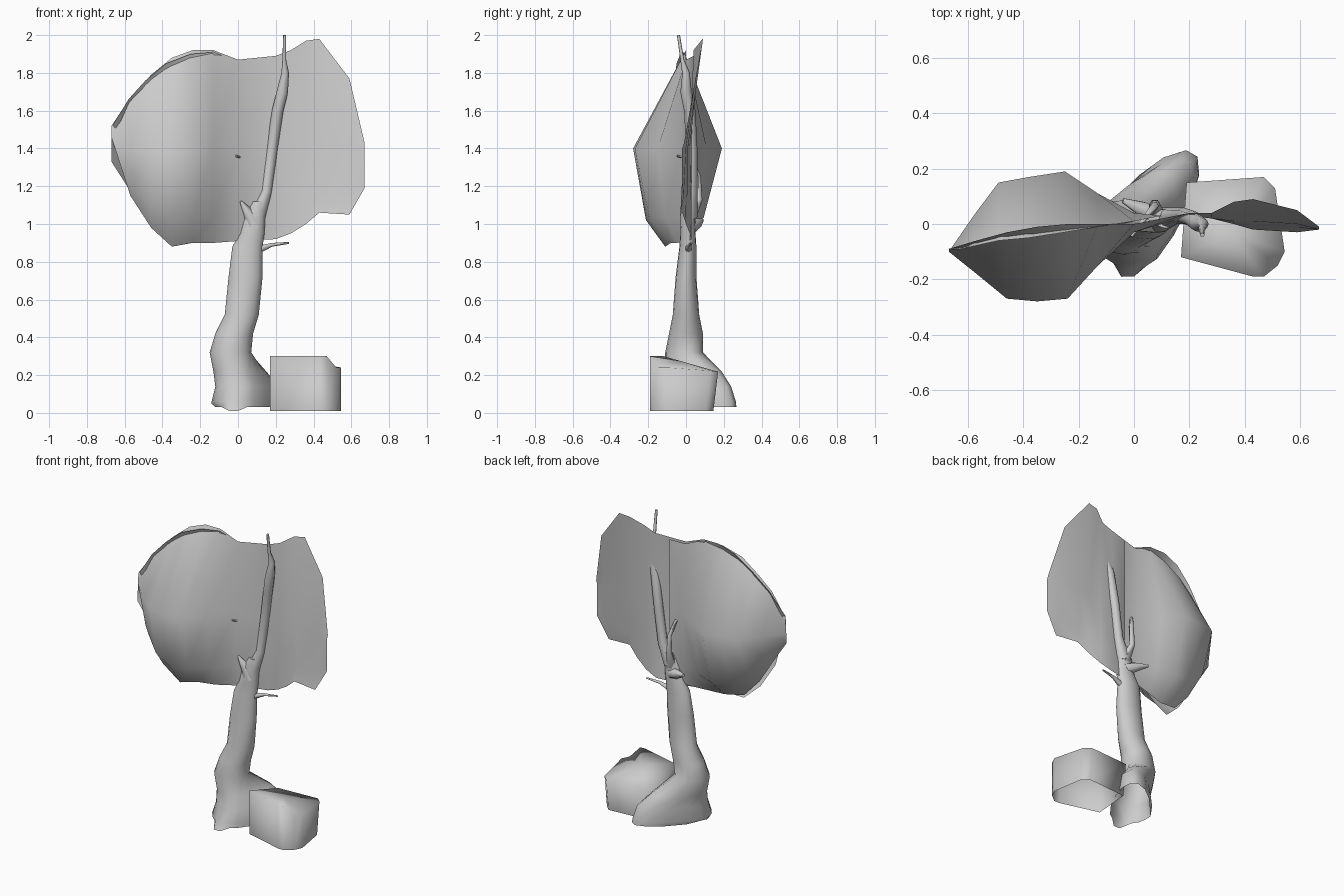
import bpy, bmesh, math
from mathutils import Vector

if "Cube" in bpy.data.objects:
    bpy.data.objects.remove(bpy.data.objects["Cube"])

grey = bpy.data.materials.new("plain_grey")
grey.use_nodes = True
COLOUR = (0.6, 0.6, 0.6, 1)
grey.diffuse_color = COLOUR
grey.node_tree.nodes["Principled BSDF"].inputs["Base Color"].default_value = COLOUR


def finish(name, bm, angle=60):
    """Turn the bmesh into a shaded object."""
    bmesh.ops.remove_doubles(bm, verts=bm.verts, dist=0.0005)
    mesh = bpy.data.meshes.new(name)
    bm.to_mesh(mesh)
    bm.free()
    mesh.materials.append(grey)
    ob = bpy.data.objects.new(name, mesh)
    bpy.context.collection.objects.link(ob)
    bpy.ops.object.select_all(action='DESELECT')
    ob.select_set(True)
    bpy.context.view_layer.objects.active = ob
    bpy.ops.object.shade_smooth_by_angle(angle=math.radians(angle))


def skin(bm, rows, closed=False):
    """Bridge rows of points with quads."""
    grid = [[bm.verts.new(p) for p in row] for row in rows]
    n = len(grid[0])
    for a, b in zip(grid, grid[1:]):
        for i in range(n if closed else n - 1):
            j = (i + 1) % n
            bm.faces.new((a[i], a[j], b[j], b[i]))
    return grid


def circle(sides):
    return [math.tau * k / sides for k in range(sides)]


def tube(name, path, sides=6):
    """Tapered tube through (x, y, z, radius) points."""
    pts = [Vector(p[:3]) for p in path]
    rows = []
    for i, p in enumerate(pts):
        d = (pts[min(i + 1, len(pts) - 1)] - pts[max(i - 1, 0)]).normalized()
        u = d.cross(Vector((0, 1, 0.1))).normalized()
        v = d.cross(u)
        rows.append([p + path[i][3] * (u * math.cos(t) + v * math.sin(t))
                     for t in circle(sides)])
    bm = bmesh.new()
    grid = skin(bm, rows, True)
    bm.faces.new(grid[0][::-1])
    bm.faces.new(grid[-1])
    bmesh.ops.recalc_face_normals(bm, faces=bm.faces)
    finish(name, bm)


# Trunk: low rings are pulled backwards into one long root
root_angle = math.radians(54)


def trunk_point(t, z, cx, cy, rx, ry):
    root = 0.25 * max(0, 1 - (z / 0.3) ** 2.5)
    pull = root * max(0, math.cos(t - root_angle))
    return Vector((cx + rx * math.cos(t) + pull * math.cos(root_angle),
                   cy + ry * math.sin(t) + pull * math.sin(root_angle), z))


# Rings: z, centre x, centre y, half width, half depth
trunk = [(.03, 0, -.04, .12, .12), (.06, -.01, -.04, .13, .12), (.14, 0, -.03, .12, .11),
         (.22, -.02, -.01, .11, .1), (.32, -.04, -.01, .11, .1), (.42, -.02, 0, .1, .09),
         (.52, .02, 0, .09, .07), (.72, .04, 0, .09, .055), (.88, .05, .01, .08, .045),
         (.95, .075, .01, .065, .04), (1.05, .09, .01, .055, .04), (1.12, .115, .02, .04, .035)]
bm = bmesh.new()
grid = skin(bm, [[trunk_point(t, *ring) for t in circle(16)] for ring in trunk], True)
bm.faces.new(grid[-1])
# Pull foot points outwards and down
for k, move in ((7, (-.03, -.02, .02)), (11, (0, -.04, -.02)), (12, (0, -.03, -.02))):
    grid[0][k].co += Vector(move)
finish("trunk", bm)

# Branches
tube("main_branch", [(.1, .015, 1.04, .045), (.15, .03, 1.17, .03), (.18, .03, 1.4, .03),
                     (.21, .02, 1.6, .03), (.235, 0, 1.7, .03), (.25, 0, 1.8, .02),
                     (.245, -.02, 1.87, .01), (.247, -.04, 2, .008)], 8)
tube("front_stub", [(.09, .01, .98, .045), (.06, 0, 1.05, .035), (.015, -.02, 1.12, .006)])
tube("back_stub", [(.08, .02, .98, .04), (.03, .055, 1, .03), (-.04, .085, 1.02, .01)])
tube("inner_branch", [(.09, .02, 1.03, .035), (.075, .07, 1.13, .02), (.075, .065, 1.25, .015),
                      (.05, .035, 1.34, .01), (-.01, -.045, 1.36, .006)])
tube("side_twig", [(.11, .01, .865, .02), (.18, .02, .89, .01), (.27, .03, .9, .005)])


def sheet(name, columns):
    """Foliage card; columns are x, bottom y and z, bulge y, top y and z."""
    bm = bmesh.new()
    rows = []
    for x, bottom_y, bottom_z, bulge_y, top_y, top_z in columns:
        low = Vector((x, bottom_y, bottom_z))
        mid = Vector((x, bulge_y, min(max(1.4, bottom_z), top_z)))
        # The hem curls under between the bottom edge and the bulge
        hem = low.lerp(mid, 0.27)
        hem.y = bottom_y + 0.6 * (bulge_y - bottom_y)
        rows.append([low, hem, mid, (x, top_y, top_z)])
    skin(bm, rows)
    finish(name, bm)


# Foliage: a front card over the full width and a bulging rear shell
sheet("front_foliage", [
    (-.67, -.1, 1.46, -.1, -.09, 1.52),
    (-.57, -.13, 1.15, -.18, -.06, 1.67),
    (-.46, -.13, .98, -.27, -.03, 1.79),
    (-.35, -.11, .88, -.28, -.01, 1.88),
    (-.24, -.08, .9, -.27, 0, 1.92),
    (-.13, -.05, .9, -.15, 0, 1.92),
    (0, 0, .91, -.03, 0, 1.87),
    (.2, .03, .92, .03, .04, 1.89),
    (.28, .02, .95, .02, .04, 1.92),
    (.36, 0, 1, .01, .08, 1.97),
    (.43, -.02, 1.06, .01, .09, 1.98),
    (.59, -.03, 1.05, 0, .05, 1.77),
    (.67, -.02, 1.19, -.02, -.01, 1.43)])
sheet("rear_foliage", [
    (-.67, -.1, 1.33, -.1, -.09, 1.51),
    (-.58, -.09, 1.19, .03, -.08, 1.66),
    (-.49, -.08, 1.04, .15, -.06, 1.76),
    (-.38, -.07, .92, .17, -.05, 1.85),
    (-.25, -.05, .9, .19, -.03, 1.9),
    (-.13, -.02, .91, .11, -.01, 1.91),
    (0, .01, .92, .04, .01, 1.86),
    (.1, .02, .92, .03, .03, 1.87)])

# Boulder: hollow underneath, with a top that slopes down to the rear
outline = [(.17, -.12), (.43, -.19), (.47, -.19), (.52, -.15), (.545, -.1),
           (.51, .13), (.47, .17), (.19, .15)]
bm = bmesh.new()
top = [(x, y, 0.3 if x < 0.5 and y < 0 else 0.24 - 0.13 * max(y, 0)) for x, y in outline]
base = [(x, y - 0.025 * (y > 0), 0.01) for x, y in outline]
rim = skin(bm, [base, top], True)[-1]
crown = bm.verts.new((.36, -.03, .275))
for i, vert in enumerate(rim):
    bm.faces.new((vert, rim[(i + 1) % len(rim)], crown))
finish("boulder", bm, 120)
